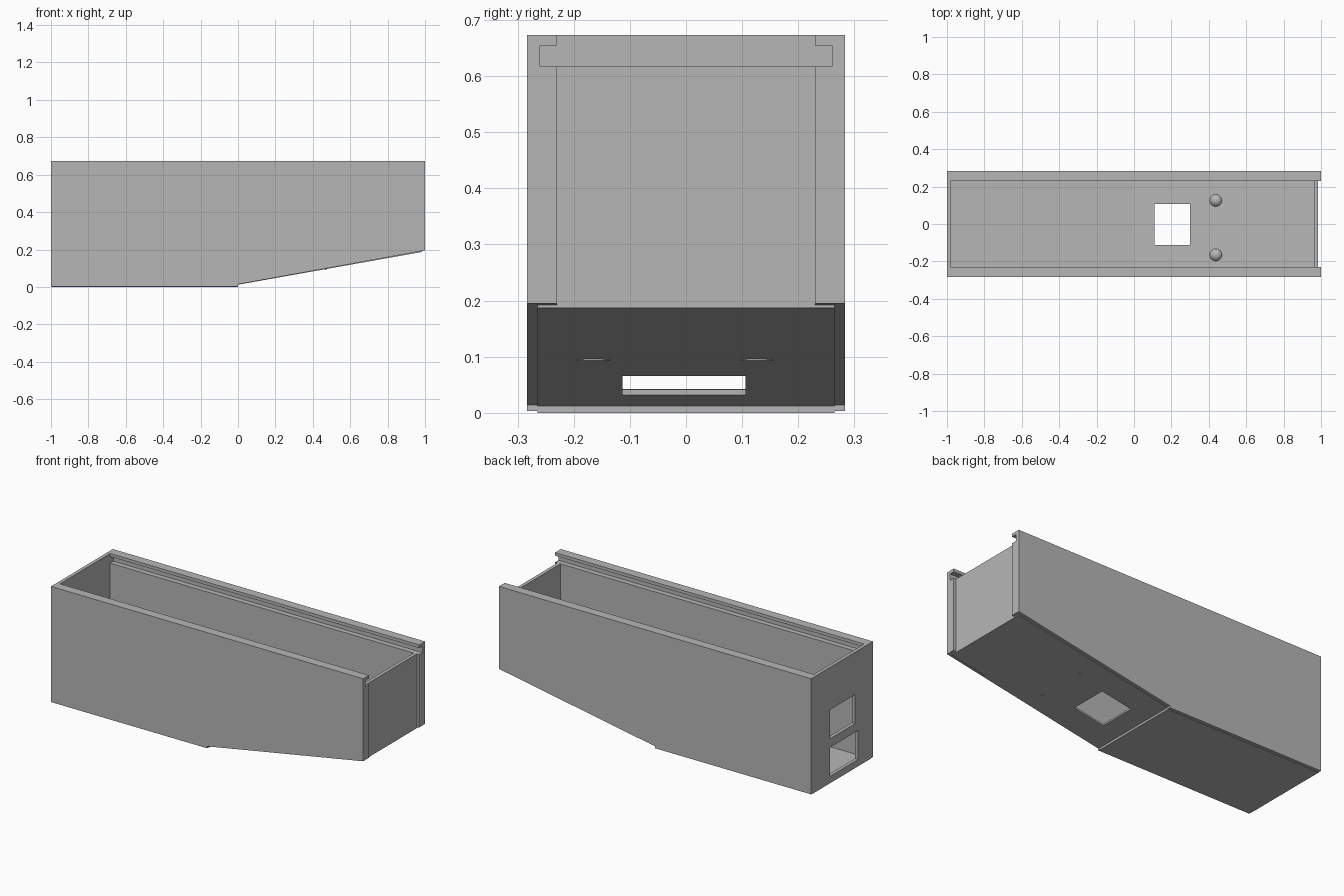
import bpy
import bmesh

default = bpy.data.objects.get("Cube")
if default:
    bpy.data.objects.remove(default, do_unlink=True)

grey = bpy.data.materials.new("plain grey")
grey.use_nodes = True
colour = (0.47, 0.47, 0.47, 1)
grey.diffuse_color = colour
grey.node_tree.nodes["Principled BSDF"].inputs["Base Color"].default_value = colour


def prism(name, profile, y0, y1):
    """Extrude an x-z outline from y0 to y1."""
    bm = bmesh.new()
    face = bm.faces.new([bm.verts.new((x, y0, z)) for x, z in profile])
    moved = bmesh.ops.extrude_face_region(bm, geom=[face])["geom"]
    verts = [v for v in moved if isinstance(v, bmesh.types.BMVert)]
    bmesh.ops.translate(bm, verts=verts, vec=(0, y1 - y0, 0))
    bmesh.ops.recalc_face_normals(bm, faces=bm.faces)
    mesh = bpy.data.meshes.new(name)
    bm.to_mesh(mesh)
    bm.free()
    mesh.materials.append(grey)
    ob = bpy.data.objects.new(name, mesh)
    bpy.context.collection.objects.link(ob)
    return ob


def box(name, x0, x1, y0, y1, z0, z1):
    return prism(name, [(x0, z0), (x1, z0), (x1, z1), (x0, z1)], y0, y1)


def cut(ob, *bounds):
    """Remove a box-shaped volume from a part."""
    cutter = box("cutter", *bounds)
    cutter.hide_render = True
    mod = ob.modifiers.new("cut", "BOOLEAN")
    mod.operation = "DIFFERENCE"
    mod.solver = "EXACT"
    mod.object = cutter
    bpy.context.view_layer.objects.active = ob
    bpy.ops.object.modifier_apply(modifier=mod.name)
    bpy.data.objects.remove(cutter, do_unlink=True)


OUTER, INNER, TOP = 0.283, 0.23, 0.673
LEDGE, LIP = 0.617, 0.655

# Side walls, each with a groove for a sliding lid
walls = prism("side_walls", [(-1, 0.003), (0, 0.003), (0, 0.014), (1, 0.195),
                             (1, TOP), (-1, TOP)], INNER, OUTER)
cut(walls, -0.98, 1.1, 0.2, 0.26, LEDGE, LIP)
mirror = walls.modifiers.new("mirror", "MIRROR")
mirror.use_axis = (False, True, False)

# Full-height back wall with two rectangular ports
back = box("back_wall", -1, -0.98, -INNER, INNER, 0.003, TOP)
cut(back, -1.1, -0.9, -0.119, 0.11, 0.26, 0.427)
cut(back, -1.1, -0.9, -0.146, 0.11, 0.042, 0.209)

# Lower end wall, recessed so the lid slides over it
box("end_wall", 0.965, 0.985, -INNER, INNER, 0.192, LEDGE)

# Flat floor, then ramped floor with a rectangular opening
box("flat_floor", -0.998, 0, -0.265, 0.265, 0, 0.02)
ramp = prism("ramp_floor", [(-0.005, 0.011), (0.985, 0.187),
                            (0.985, 0.197), (-0.005, 0.021)], -0.265, 0.265)
cut(ramp, 0.11, 0.3, -0.113, 0.106, -0.1, 0.3)

# Two conical pegs standing on the ramp
for side, y in (("left", 0.126), ("right", -0.165)):
    bpy.ops.mesh.primitive_cone_add(vertices=32, radius1=0.036, radius2=0,
                                    depth=0.072, location=(0.44, y, 0.129))
    peg = bpy.context.object
    peg.name = side + "_peg"
    peg.data.materials.append(grey)
    bpy.ops.object.shade_smooth_by_angle()
